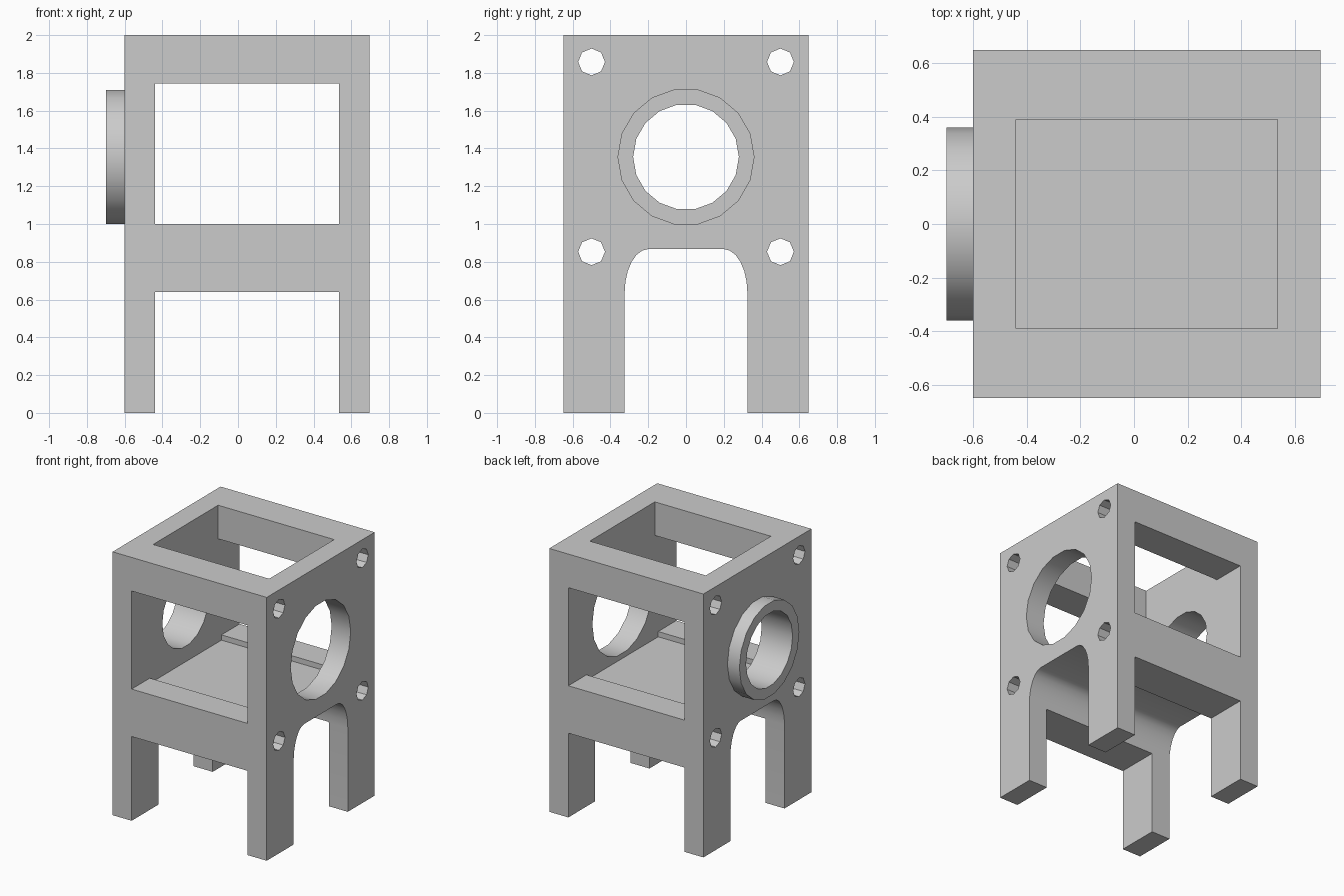
import bpy, bmesh
from math import sin, cos, pi

cube = bpy.data.objects.get("Cube")
if cube:
    bpy.data.objects.remove(cube, do_unlink=True)

grey = bpy.data.materials.new("light_grey")
grey.use_nodes = True
grey.diffuse_color = (0.6, 0.6, 0.6, 1)
grey.node_tree.nodes["Principled BSDF"].inputs["Base Color"].default_value = (0.6, 0.6, 0.6, 1)


def prism(name, profile, x0, x1):
    """Solid made by running a (y, z) profile along x."""
    bm = bmesh.new()
    near = [bm.verts.new((x0, y, z)) for y, z in profile]
    far = [bm.verts.new((x1, y, z)) for y, z in profile]
    bm.faces.new(near)
    bm.faces.new(far)
    for i in range(len(profile)):
        j = (i + 1) % len(profile)
        bm.faces.new((near[i], near[j], far[j], far[i]))
    bmesh.ops.recalc_face_normals(bm, faces=bm.faces)
    mesh = bpy.data.meshes.new(name)
    bm.to_mesh(mesh)
    bm.free()
    mesh.materials.append(grey)
    obj = bpy.data.objects.new(name, mesh)
    bpy.context.collection.objects.link(obj)
    return obj


def disc(y, z, r, n):
    return [(y + r * cos(2 * pi * i / n), z + r * sin(2 * pi * i / n)) for i in range(n)]


def mirrored(half):
    """Close a +y half profile with its reflection."""
    return half + [(-y, z) for y, z in reversed(half)]


def combine(target, tool, operation):
    mod = target.modifiers.new("combine", 'BOOLEAN')
    mod.operation = operation
    mod.solver = 'EXACT'
    mod.object = tool
    bpy.context.view_layer.objects.active = target
    bpy.ops.object.modifier_apply(modifier=mod.name)
    bpy.data.objects.remove(tool, do_unlink=True)


# Overall sizes
RIGHT, LEFT = -0.6, 0.695
IN_RIGHT, IN_LEFT = -0.44, 0.535
HALF_Y, PORT_Z = 0.648, 1.355

# Block with the arched tunnel below
arch = [(0.2 + 0.125 * cos(a), 0.635 + 0.232 * sin(a))
        for a in (pi / 2 * i / 6 for i in range(7))]
frame = prism("bracket_frame",
              mirrored([(HALF_Y, 2), (HALF_Y, 0), (0.325, 0)] + arch), RIGHT, LEFT)

# Raised collar around the right port
combine(frame, prism("collar", disc(0, PORT_Z, 0.36, 18), -0.7, RIGHT + 0.05), 'UNION')

# Open cavity: shallow floor tray, side windows and top opening
cavity = mirrored([(0.43, 0.96), (0.43, 1.0), (0.8, 1.0), (0.8, 1.745),
                   (0.39, 1.745), (0.39, 2.1)])
combine(frame, prism("cavity", cavity, IN_RIGHT, IN_LEFT), 'DIFFERENCE')

# Gap between the legs
gap = mirrored([(0.8, -0.1), (0.8, 0.64)])
combine(frame, prism("leg_gap", gap, IN_RIGHT, IN_LEFT), 'DIFFERENCE')

# Round ports: wide on the left, narrow on the right
combine(frame, prism("left_port", disc(0, PORT_Z, 0.36, 18), 0.4, 0.8), 'DIFFERENCE')
combine(frame, prism("right_port", disc(0, PORT_Z, 0.28, 18), -0.8, -0.3), 'DIFFERENCE')

# Bolt holes running the full width
for y in (-0.5, 0.5):
    for z in (0.853, 1.858):
        combine(frame, prism("bolt_hole", disc(y, z, 0.071, 8), -0.9, 0.9), 'DIFFERENCE')

bpy.ops.object.select_all(action='DESELECT')
frame.select_set(True)
bpy.context.view_layer.objects.active = frame
bpy.ops.object.shade_smooth_by_angle(angle=pi / 6)
